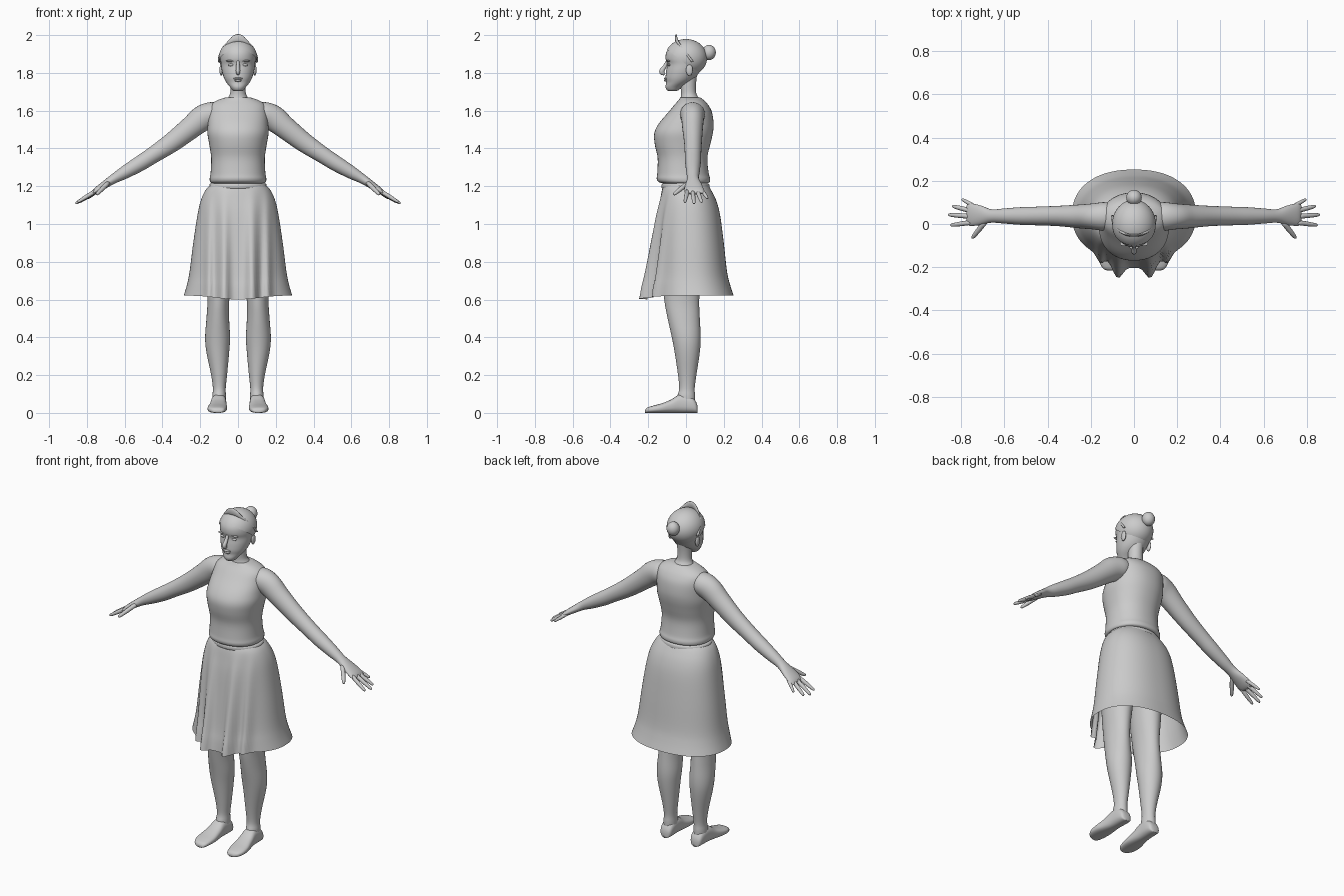
import bpy, bmesh, math
from mathutils import Vector, Matrix

V = Vector


def finish(name, bm):
    bmesh.ops.recalc_face_normals(bm, faces=bm.faces)
    me = bpy.data.meshes.new(name)
    bm.to_mesh(me)
    bm.free()
    for p in me.polygons:
        p.use_smooth = True
    ob = bpy.data.objects.new(name, me)
    bpy.context.collection.objects.link(ob)
    return ob


def dense(rows, k=4):
    """Catmull-Rom refinement of rows of numbers."""
    out, n = [], len(rows)
    for i in range(n - 1):
        p = [rows[max(i - 1, 0)], rows[i], rows[i + 1], rows[min(i + 2, n - 1)]]
        for j in range(k):
            t = j / k
            out.append([.5 * (2 * b + (c - a) * t + (2 * a - 5 * b + 4 * c - d) * t * t
                              + (3 * b - a - 3 * c + d) * t ** 3) for a, b, c, d in zip(*p)])
    return out + [list(rows[-1])]


def loft(name, rings, n=32, caps=True, power=2.0, deform=None):
    """Skin rings given as (centre, axis a, axis b)."""
    bm = bmesh.new()
    loops = []
    for c, a, b in rings:
        loop = []
        for i in range(n):
            w = 2 * math.pi * i / n
            cs, sn = math.cos(w), math.sin(w)
            e = 2 / power
            p = c + a * math.copysign(abs(cs) ** e, cs) + b * math.copysign(abs(sn) ** e, sn)
            loop.append(bm.verts.new(deform(p) if deform else p))
        loops.append(loop)
    for l, m in zip(loops, loops[1:]):
        for i in range(n):
            j = (i + 1) % n
            bm.faces.new((l[i], l[j], m[j], m[i]))
    if caps:
        bm.faces.new(loops[0])
        bm.faces.new(loops[-1])
    return finish(name, bm)


def stack(name, rows, x=0, **kw):
    """Horizontal rings: z, x offset, half width, front y, back y."""
    rings = [(V((r[1], (r[3] + r[4]) / 2, r[0])), V((r[2], 0, 0)), V((0, (r[4] - r[3]) / 2, 0)))
             for r in dense(rows)]
    return loft(name, rings, **kw)


def limb(name, rows, s=1, n=20, k=4):
    """Tube along a path: x, y, z, radius in y, radius across."""
    d = dense([(s * r[0],) + tuple(r[1:]) for r in rows], k)
    rings = []
    for i, r in enumerate(d):
        t = V(d[min(i + 1, len(d) - 1)][:3]) - V(d[max(i - 1, 0)][:3])
        b = t.cross(V((0, 1, 0))).normalized()
        a = b.cross(t).normalized()
        rings.append((V(r[:3]), a * r[3], b * r[4]))
    return loft(name, rings, n=n)


def ball(name, c, r, seg=24):
    bm = bmesh.new()
    bmesh.ops.create_uvsphere(bm, u_segments=seg, v_segments=seg // 2, radius=1,
                              matrix=Matrix.Translation(c) @ Matrix.Diagonal((*r, 1)))
    return finish(name, bm)


# sleeveless top with a rolled hem
stack("top", [(1.215, 0, .135, -.12, .11), (1.222, 0, .147, -.145, .125), (1.24, 0, .15, -.155, .128),
              (1.27, 0, .145, -.152, .12), (1.35, 0, .142, -.15, .113), (1.42, 0, .152, -.165, .128),
              (1.48, 0, .162, -.168, .142), (1.53, 0, .16, -.145, .146), (1.59, 0, .155, -.095, .138),
              (1.63, 0, .145, -.062, .118), (1.655, 0, .11, -.04, .095), (1.67, 0, .065, -.03, .075)],
      n=48, power=2.2)

# waistband
stack("waistband", [(1.185, 0, .14, -.115, .115), (1.19, 0, .152, -.128, .125),
                    (1.21, 0, .15, -.128, .123), (1.217, 0, .138, -.115, .112)], n=48)


# flared skirt with two front folds
def folds(p):
    t = max(0, (1.2 - p.z) / .58)
    q = p.copy()
    if p.y < .0:
        x = abs(p.x)
        bump = math.exp(-((x - .075) / .035) ** 2) + .45 * math.exp(-((x - .155) / .022) ** 2)
        bump += .4 * math.exp(-(x / .045) ** 2)
        f = min(1, -p.y / .08)
        q.y -= .083 * t * f * bump
        q.z -= .022 * t * f * math.exp(-(x / .15) ** 2)
    return q


stack("skirt", [(1.215, 0, .135, -.115, .11), (1.185, 0, .168, -.125, .13), (1.13, 0, .195, -.133, .158),
                (1.05, 0, .214, -.142, .18), (.9, 0, .237, -.15, .2), (.75, 0, .256, -.158, .217),
                (.68, 0, .27, -.166, .233), (.622, 0, .287, -.17, .252)],
      n=128, caps=False, power=2.25, deform=folds)

# neck and head
stack("neck", [(1.62, 0, .075, -.035, .085), (1.66, 0, .058, -.03, .073), (1.69, 0, .042, -.026, .055),
               (1.74, 0, .04, -.03, .053), (1.8, 0, .042, -.03, .06)])
stack("head", [(1.703, 0, .012, -.085, -.06), (1.708, 0, .028, -.1, -.04), (1.725, 0, .042, -.108, -.02),
               (1.75, 0, .062, -.105, .02), (1.775, 0, .075, -.108, .05), (1.81, 0, .085, -.105, .075),
               (1.845, 0, .09, -.1, .092), (1.875, 0, .093, -.108, .1), (1.91, 0, .091, -.104, .1),
               (1.945, 0, .075, -.08, .08), (1.965, 0, .045, -.045, .045), (1.97, 0, .015, -.015, .015)])

# face details
limb("nose", [(0, -.098, 1.862, .008, .008), (0, -.112, 1.835, .01, .01), (0, -.127, 1.812, .014, .012),
              (0, -.124, 1.8, .013, .01), (0, -.112, 1.793, .006, .005)], n=16)
ball("upper_lip", (0, -.106, 1.77), (.024, .011, .006))
ball("lower_lip", (0, -.105, 1.76), (.02, .011, .007))
for s, side in ((1, "left"), (-1, "right")):
    ball(side + "_eye", (s * .037, -.09, 1.842), (.017, .008, .007))
    ball(side + "_brow", (s * .04, -.093, 1.863), (.025, .01, .005))
    ball(side + "_ear", (s * .089, .018, 1.815), (.009, .018, .03))

# hair cap cut along the hairline, and bun
bm = bmesh.new()
bmesh.ops.create_uvsphere(bm, u_segments=48, v_segments=24, radius=1,
                          matrix=Matrix.Translation((0, 0, 1.88)) @ Matrix.Diagonal((.101, .112, .099, 1)))
bmesh.ops.bisect_plane(bm, geom=bm.verts[:] + bm.edges[:] + bm.faces[:], plane_co=(0, .02, 1.83),
                       plane_no=(0, -.78, -1), clear_outer=True)
finish("hair", bm)
ball("bun", (0, .122, 1.908), (.036, .036, .04))

# headband rising to a point
rings = []
for i in range(33):
    w = math.pi * i / 32
    up = math.sin(w)
    h = .007 + .014 * up ** 12
    out = V((math.cos(w), 0, up))
    c = V((.1 * math.cos(w), .035 - .088 * up, 1.858 + .113 * up))
    rings.append((c + out * (h - .007), out * h, V((0, .006, .002))))
loft("headband", rings, n=12)

for s, side in ((1, "left"), (-1, "right")):
    # arm with palm
    limb(side + "_arm", [(.1, .035, 1.585, .06, .055), (.14, .035, 1.58, .066, .066),
                         (.19, .035, 1.558, .06, .068), (.25, .035, 1.51, .055, .06),
                         (.35, .037, 1.432, .047, .052), (.45, .037, 1.365, .043, .044),
                         (.52, .037, 1.32, .041, .041), (.6, .037, 1.273, .035, .034),
                         (.66, .037, 1.238, .031, .025), (.71, .04, 1.205, .045, .02),
                         (.755, .043, 1.174, .052, .015), (.772, .043, 1.162, .046, .007)], s, 28)
    # fingers and thumb: root then tip
    for name, a, b, r in (("little", (.735, .08, 1.183), (.797, .115, 1.135), .0095),
                          ("ring", (.75, .06, 1.176), (.842, .083, 1.115), .011),
                          ("middle", (.755, .035, 1.174), (.86, .043, 1.108), .011),
                          ("index", (.75, .008, 1.177), (.85, -.006, 1.115), .011),
                          ("thumb", (.685, .015, 1.22), (.75, -.066, 1.155), .012)):
        a, b = V(a), V(b)
        limb(f"{side}_{name}_finger", [(*a.lerp(b, t), r * f, r * f) for t, f in
                                       ((0, 1), (.5, 1), (.88, .75), (.97, .5), (1, .15))], s, 12, 2)
    # leg
    leg = [(1.15, .085, .08, -.09, .1), (.95, .092, .085, -.115, .095), (.75, .1, .072, -.125, .08),
           (.6, .104, .058, -.115, .07), (.5, .107, .06, -.097, .073), (.4, .108, .066, -.075, .078),
           (.32, .107, .06, -.06, .073), (.2, .1, .042, -.042, .055), (.13, .099, .034, -.036, .046),
           (.09, .1, .036, -.045, .048), (.05, .1, .036, -.045, .048)]
    stack(side + "_leg", [(r[0], s * r[1], *r[2:]) for r in leg])
    # foot: y, x, half width, height
    foot = [(.062, .1, .012, .03), (.055, .1, .03, .055), (.03, .1, .038, .085), (-.03, .102, .04, .098),
            (-.08, .105, .045, .07), (-.13, .109, .051, .05), (-.175, .111, .048, .038),
            (-.205, .108, .036, .028), (-.216, .104, .018, .016)]
    loft(side + "_foot", [(V((s * x, y, h / 2)), V((w, 0, 0)), V((0, 0, h / 2)))
                          for y, x, w, h in dense(foot)], power=2.6)
